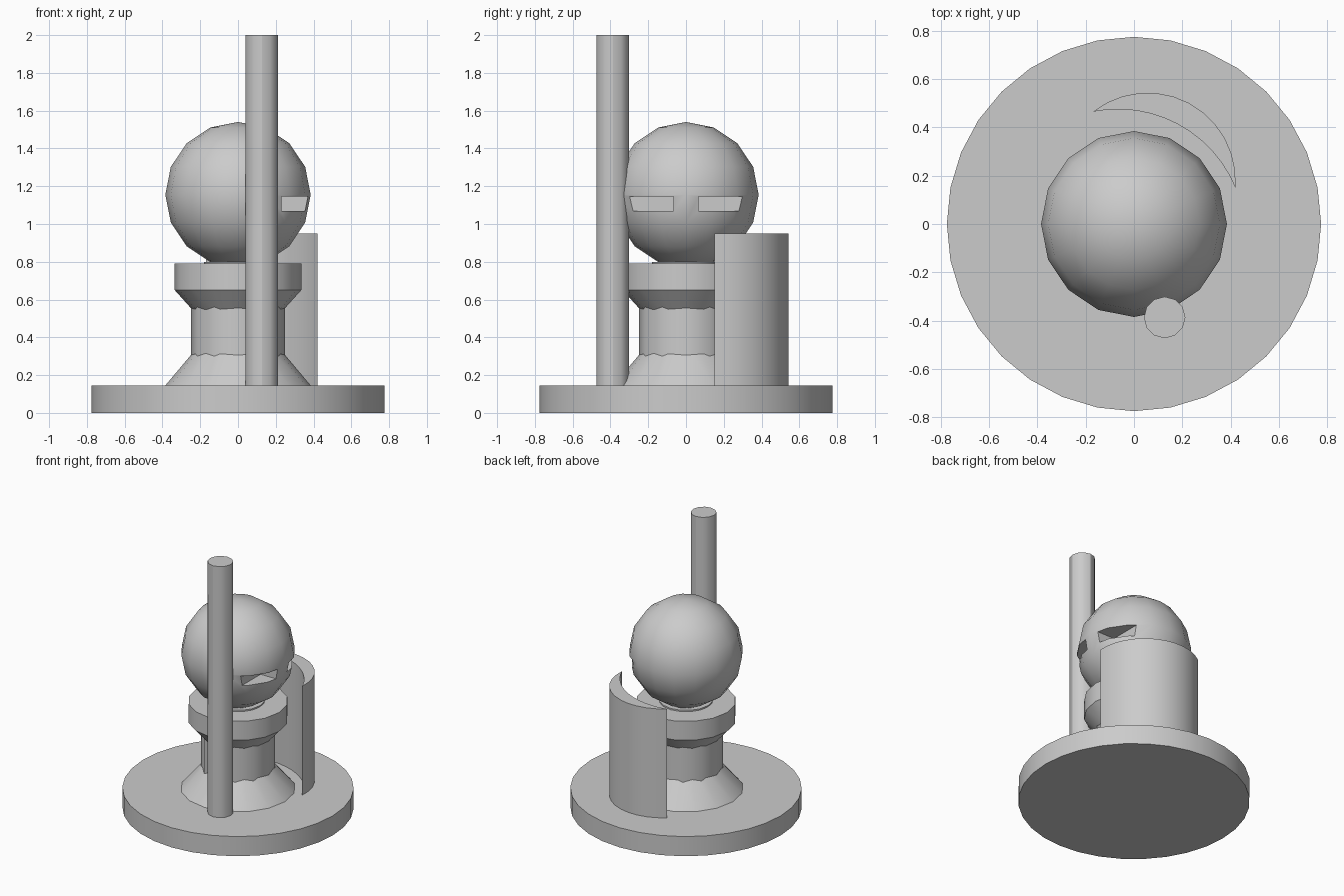
import bpy, math
from mathutils import Vector

cube = bpy.data.objects.get("Cube")
if cube:
    bpy.data.objects.remove(cube, do_unlink=True)

grey = bpy.data.materials.new("plain_grey")
grey.use_nodes = True
COLOUR = (0.6, 0.6, 0.6, 1)
grey.diffuse_color = COLOUR
grey.node_tree.nodes["Principled BSDF"].inputs["Base Color"].default_value = COLOUR


def finish(name, smooth=True):
    ob = bpy.context.object
    ob.name = name
    ob.data.materials.clear()
    ob.data.materials.append(grey)
    if smooth:
        bpy.ops.object.shade_smooth_by_angle(angle=math.radians(30))
    return ob


def turned(name, sides, r_low, r_high, z_low, z_high, x=0, y=0):
    """Cylinder or tapered drum with a vertex on the +y axis."""
    bpy.ops.mesh.primitive_cone_add(vertices=sides, radius1=r_low, radius2=r_high,
                                    depth=z_high - z_low,
                                    location=(x, y, (z_low + z_high) / 2))
    return finish(name)


# Pedestal and body
turned("base", 32, 0.775, 0.775, 0, 0.145)
turned("foot", 16, 0.385, 0.2, 0.145, 0.365)
turned("column", 12, 0.25, 0.25, 0.145, 0.65)
turned("collar_flare", 16, 0.2, 0.335, 0.5, 0.65)
turned("collar", 16, 0.335, 0.335, 0.65, 0.79)
turned("neck", 16, 0.18, 0.18, 0.79, 0.80)

# Tall staff
turned("staff", 12, 0.086, 0.086, 0.145, 2.0, 0.127, -0.387)

# Head with two eye slots cut into its +x side
bpy.ops.mesh.primitive_uv_sphere_add(segments=16, ring_count=8, radius=0.385,
                                     location=(0, 0, 1.155))
head = bpy.context.object
for side in (-1, 1):
    bpy.ops.mesh.primitive_cube_add(size=1, location=(0.48, side * 0.265, 1.107))
    cutter = bpy.context.object
    cutter.name = "eye_cutter"
    cutter.scale = (0.5, 0.4, 0.075)
    bpy.ops.object.transform_apply(location=False, rotation=False)
    bpy.ops.object.select_all(action="DESELECT")
    head.select_set(True)
    bpy.context.view_layer.objects.active = head
    cut = head.modifiers.new("eye_slot", "BOOLEAN")
    cut.operation = "DIFFERENCE"
    cut.solver = "EXACT"
    cut.object = cutter
    bpy.ops.object.modifier_apply(modifier=cut.name)
    bpy.data.objects.remove(cutter, do_unlink=True)
finish("head")

# Curved shield: crescent between two arcs that share both tips
tip_a, tip_b = Vector((-0.17, 0.465)), Vector((0.42, 0.15))


def arc(sagitta, steps):
    mid, chord = (tip_a + tip_b) / 2, tip_b - tip_a
    half = chord.length / 2
    along = chord.normalized()
    out = Vector((-along.y, along.x))
    radius = (half ** 2 + sagitta ** 2) / (2 * sagitta)
    centre = mid - out * (radius - sagitta)
    span = math.asin(half / radius)
    angles = [span * (2 * i / steps - 1) for i in range(steps + 1)]
    return [centre + along * radius * math.sin(a) + out * radius * math.cos(a)
            for a in angles]


outline = arc(0.219, 12) + arc(0.12, 12)[-2:0:-1]
n = len(outline)
verts = [(p.x, p.y, z) for z in (0.145, 0.95) for p in outline]
faces = [list(range(n)), list(range(2 * n - 1, n - 1, -1))]
faces += [(i, i + n, (i + 1) % n + n, (i + 1) % n) for i in range(n)]
mesh = bpy.data.meshes.new("shield")
mesh.from_pydata(verts, [], faces)
shield = bpy.data.objects.new("shield", mesh)
bpy.context.collection.objects.link(shield)
bpy.ops.object.select_all(action="DESELECT")
shield.select_set(True)
bpy.context.view_layer.objects.active = shield
finish("shield")
